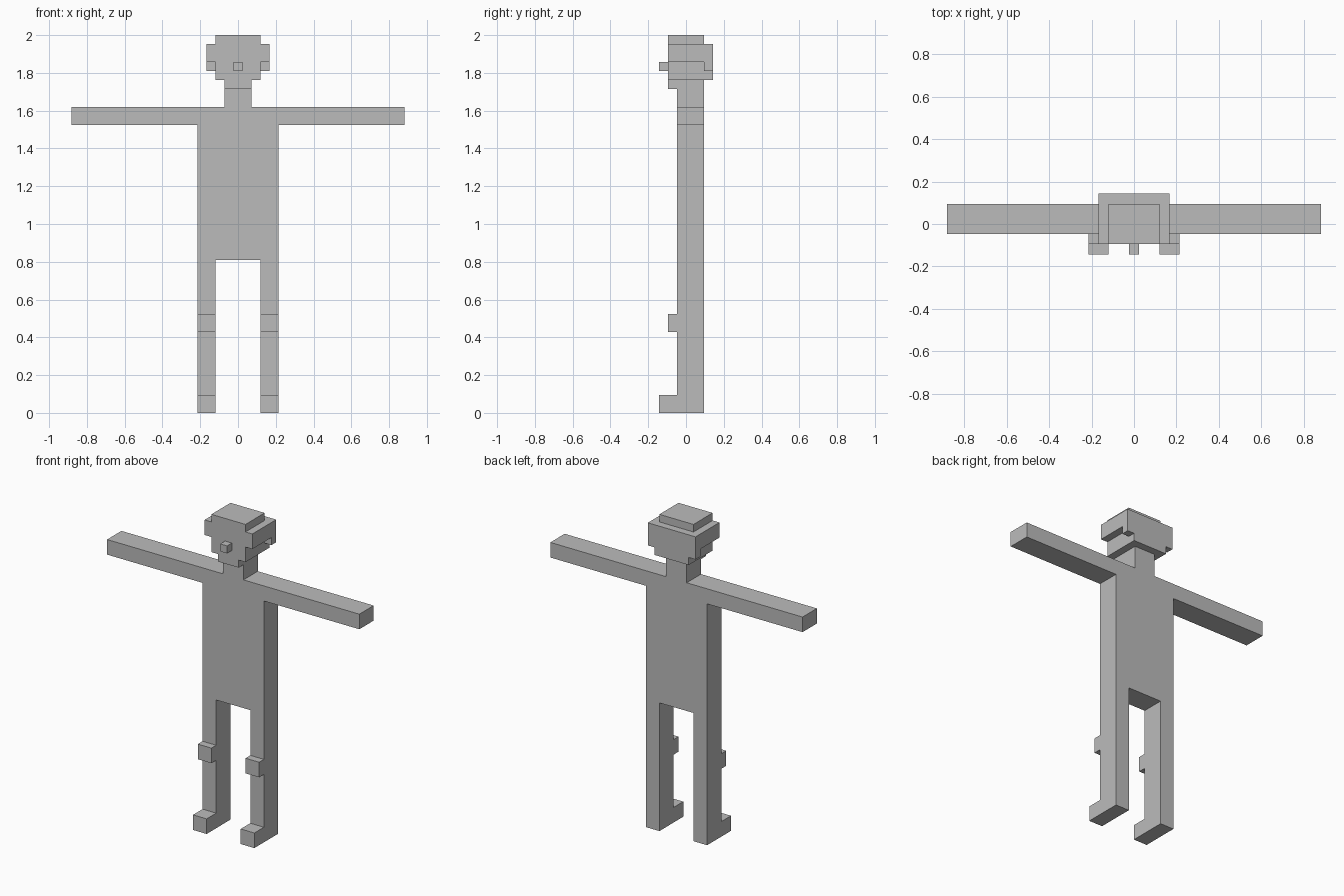
import bpy, bmesh
from mathutils import Vector

if "Cube" in bpy.data.objects:
    bpy.data.objects.remove(bpy.data.objects["Cube"])

U = 2 / 42  # one block unit; the figure is 42 blocks tall

grey = bpy.data.materials.new("plain grey")
grey.diffuse_color = (0.5, 0.5, 0.5, 1)
grey.use_nodes = True
grey.node_tree.nodes["Principled BSDF"].inputs["Base Color"].default_value = grey.diffuse_color


def finish(name, bm):
    bmesh.ops.scale(bm, vec=(U, U, U), verts=bm.verts)
    bmesh.ops.recalc_face_normals(bm, faces=bm.faces)
    mesh = bpy.data.meshes.new(name)
    bm.to_mesh(mesh)
    bm.free()
    mesh.materials.append(grey)
    obj = bpy.data.objects.new(name, mesh)
    bpy.context.collection.objects.link(obj)
    return obj


def prism(name, half, y0, y1, open_back=False):
    """Mirror a right-hand (x, z) outline and extrude it from y0 to y1."""
    outline = half + [(-x, z) for x, z in reversed(half)]
    bm = bmesh.new()
    front = bm.faces.new([bm.verts.new((x, y0, z)) for x, z in outline])
    back = bmesh.ops.extrude_face_region(bm, geom=[front], use_keep_orig=True)["geom"]
    bmesh.ops.translate(bm, vec=(0, y1 - y0, 0),
                        verts=[v for v in back if isinstance(v, bmesh.types.BMVert)])
    if open_back:
        faces = [f for f in back if isinstance(f, bmesh.types.BMFace)]
        bmesh.ops.delete(bm, geom=faces, context='FACES_ONLY')
    return finish(name, bm)


def box(name, lo, hi, open_side=None):
    """Box between two corners, leaving out the face that joins another part."""
    bm = bmesh.new()
    bmesh.ops.create_cube(bm, size=1)
    lo, hi = Vector(lo), Vector(hi)
    bmesh.ops.scale(bm, vec=hi - lo, verts=bm.verts)
    bmesh.ops.translate(bm, vec=(lo + hi) / 2, verts=bm.verts)
    if open_side:
        bm.normal_update()
        joined = [f for f in bm.faces if f.normal.dot(Vector(open_side)) > 0.9]
        bmesh.ops.delete(bm, geom=joined, context='FACES_ONLY')
    return finish(name, bm)


# Legs, torso, outstretched arms and neck in one flat slab
prism("body", [(2.5, 17), (2.5, 0), (4.5, 0), (4.5, 32), (18.5, 32),
               (18.5, 34), (1.5, 34), (1.5, 37)], -1, 2)

# Knee pads and feet
for side, x in (("left", 2.5), ("right", -4.5)):
    box(side + "_knee", (x, -2, 9), (x + 2, -1, 11), (0, 1, 0))
    box(side + "_foot", (x, -3, 0), (x + 2, -1, 2), (0, 1, 0))

# Head, chin and nose
box("head", (-2.5, -2, 37), (2.5, 2, 42))
box("chin", (-1.5, -2, 36), (1.5, -1, 37), (0, 0, 1))
box("nose", (-0.5, -3, 38), (0.5, -2, 39), (0, 1, 0))

# Hair on both sides, and a stepped panel behind
box("left_hair", (2.5, -2, 39), (3.5, 2, 41), (-1, 0, 0))
box("right_hair", (-3.5, -2, 39), (-2.5, 2, 41), (1, 0, 0))
prism("back_hair", [(2.5, 37), (2.5, 38), (3.5, 38), (3.5, 41)], 2, 3)
